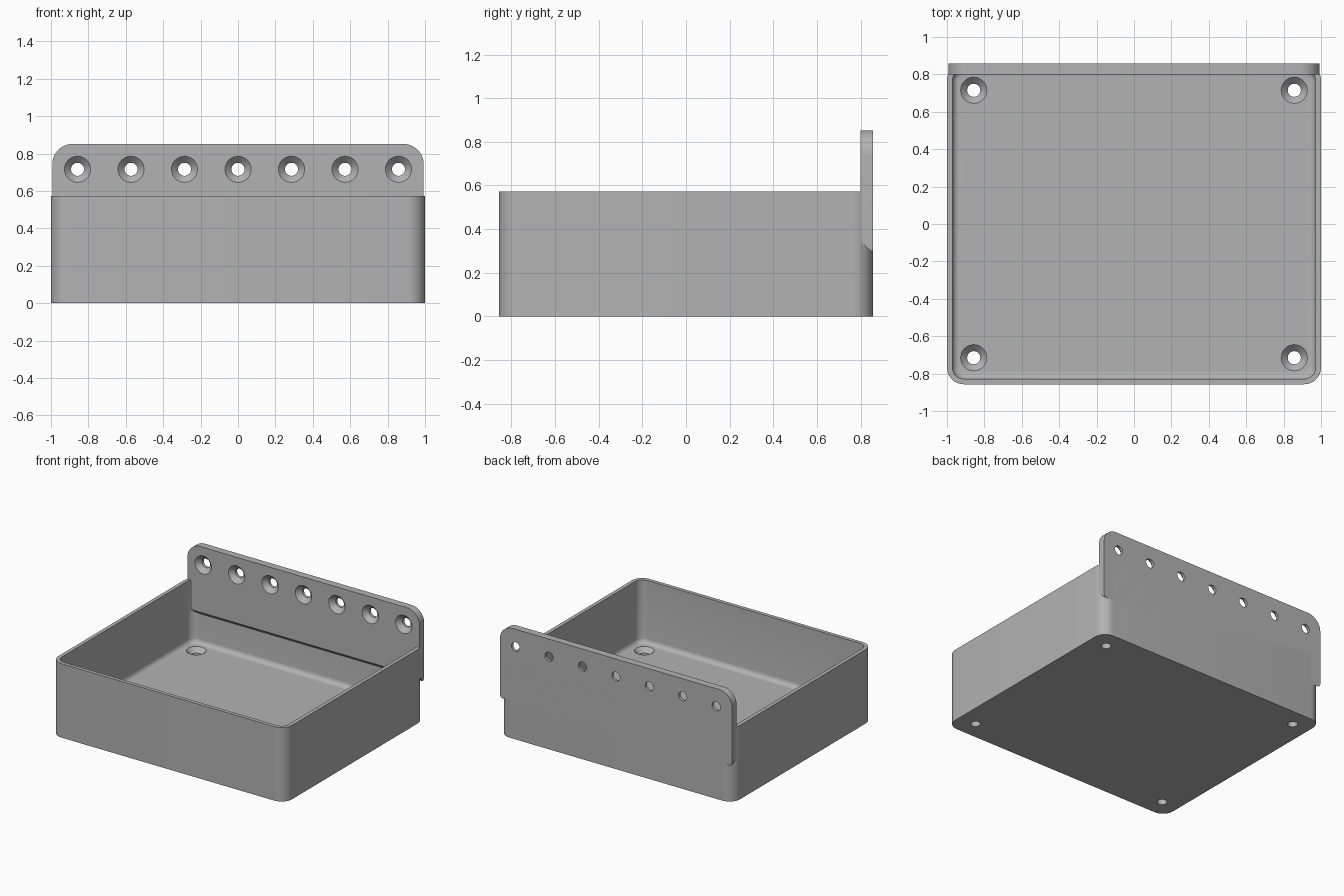
import bpy, bmesh, math
from mathutils import Vector, Matrix

if "Cube" in bpy.data.objects:
    bpy.data.objects.remove(bpy.data.objects["Cube"], do_unlink=True)

HALF_X, HALF_Y, RIM = 1.0, 0.857, 0.572
WALL, FLOOR, PLATE = 0.029, 0.086, 0.057
HOLE_R, SINK_R = 0.035, 0.07

grey = bpy.data.materials.new("plain grey")
grey.use_nodes = True
colour = (0.45, 0.45, 0.45, 1)
grey.diffuse_color = colour
grey.node_tree.nodes["Principled BSDF"].inputs["Base Color"].default_value = colour


def make_object(name, bm):
    bmesh.ops.recalc_face_normals(bm, faces=bm.faces)
    mesh = bpy.data.meshes.new(name)
    bm.to_mesh(mesh)
    bm.free()
    mesh.materials.append(grey)
    obj = bpy.data.objects.new(name, mesh)
    bpy.context.collection.objects.link(obj)
    return obj


def rounded_prism(hx, hy, r_low, r_high, z0, z1, steps=10):
    """Rounded rectangle in x, y (own radius for -y and +y corners), extruded in z."""
    bm = bmesh.new()
    verts = []
    for i, (sx, sy) in enumerate(((1, 1), (-1, 1), (-1, -1), (1, -1))):
        r = r_high if sy > 0 else r_low
        for k in range(steps + 1):
            a = (i + k / steps) * math.pi / 2
            verts.append(bm.verts.new((sx * (hx - r) + r * math.cos(a),
                                       sy * (hy - r) + r * math.sin(a), z0)))
    face = bm.faces.new(verts)
    new = bmesh.ops.extrude_face_region(bm, geom=[face])["geom"]
    bmesh.ops.translate(bm, vec=(0, 0, z1 - z0),
                        verts=[v for v in new if isinstance(v, bmesh.types.BMVert)])
    return bm


def countersinks(places, depth, turn):
    """Cutters whose wide mouth lies at each place, with the shank running down local -z."""
    bm = bmesh.new()
    over = 0.02
    rings = ((SINK_R, over), (SINK_R, 0), (HOLE_R, HOLE_R - SINK_R), (HOLE_R, -depth - over))
    n = 32
    for place in places:
        loops = []
        for r, h in rings:
            loops.append([bm.verts.new(Vector(place) + turn @ Vector(
                (r * math.cos(math.tau * k / n), r * math.sin(math.tau * k / n), h)))
                for k in range(n)])
        for a, b in zip(loops, loops[1:]):
            for k in range(n):
                bm.faces.new((a[k], a[(k + 1) % n], b[(k + 1) % n], b[k]))
        bm.faces.new(loops[0])
        bm.faces.new(loops[-1][::-1])
    return bm


def cut(obj, bm):
    cutter = make_object("cutter", bm)
    cutter.hide_render = True
    mod = obj.modifiers.new("cut", 'BOOLEAN')
    mod.operation, mod.solver, mod.object = 'DIFFERENCE', 'EXACT', cutter
    bpy.context.view_layer.objects.active = obj
    bpy.ops.object.modifier_apply(modifier=mod.name)
    bpy.data.objects.remove(cutter, do_unlink=True)


# Tray body: rounded box with a hollow whose floor edge is filleted
tray = make_object("tray", rounded_prism(HALF_X, HALF_Y, 0.09, 0.09, 0, RIM))
hollow = rounded_prism(HALF_X - WALL, HALF_Y - WALL, 0.061, 0.061, FLOOR, RIM + 0.1)
low_edges = [e for e in hollow.edges if all(v.co.z < FLOOR + 0.001 for v in e.verts)]
bmesh.ops.bevel(hollow, geom=low_edges, offset=0.035, segments=5, profile=0.5, affect='EDGES')
cut(tray, hollow)

# Countersunk screw holes in the floor
floor_places = [(sx * 0.857, sy * 0.715, FLOOR) for sx in (-1, 1) for sy in (-1, 1)]
cut(tray, countersinks(floor_places, FLOOR, Matrix.Identity(3)))

# Back mounting plate: rounded outline stood upright, underside sloped
LOW, HIGH = HALF_Y - 0.571, 0.852
bm = rounded_prism(0.993, (HIGH - LOW) / 2, 0.03, 0.11, 0, PLATE)
bmesh.ops.rotate(bm, verts=bm.verts, matrix=Matrix.Rotation(math.pi / 2, 3, 'X'))
bmesh.ops.translate(bm, verts=bm.verts, vec=(0, HALF_Y, (HIGH + LOW) / 2))
cut_geom = bm.verts[:] + bm.edges[:] + bm.faces[:]
result = bmesh.ops.bisect_plane(bm, geom=cut_geom, plane_co=(0, HALF_Y, LOW + 0.001),
                                plane_no=(0, -1, -1), clear_outer=True)
bmesh.ops.holes_fill(bm, edges=[e for e in bm.edges if e.is_boundary])
plate = make_object("back_mounting_plate", bm)

# Row of countersunk holes opening to the front
plate_places = [(i * 0.286, HALF_Y - PLATE, 0.716) for i in range(-3, 4)]
cut(plate, countersinks(plate_places, PLATE, Matrix.Rotation(math.pi / 2, 3, 'X')))

# Smooth curves, keep sharp edges
bpy.ops.object.select_all(action='DESELECT')
for obj in (tray, plate):
    obj.select_set(True)
bpy.context.view_layer.objects.active = tray
bpy.ops.object.shade_smooth_by_angle(angle=math.radians(30))
